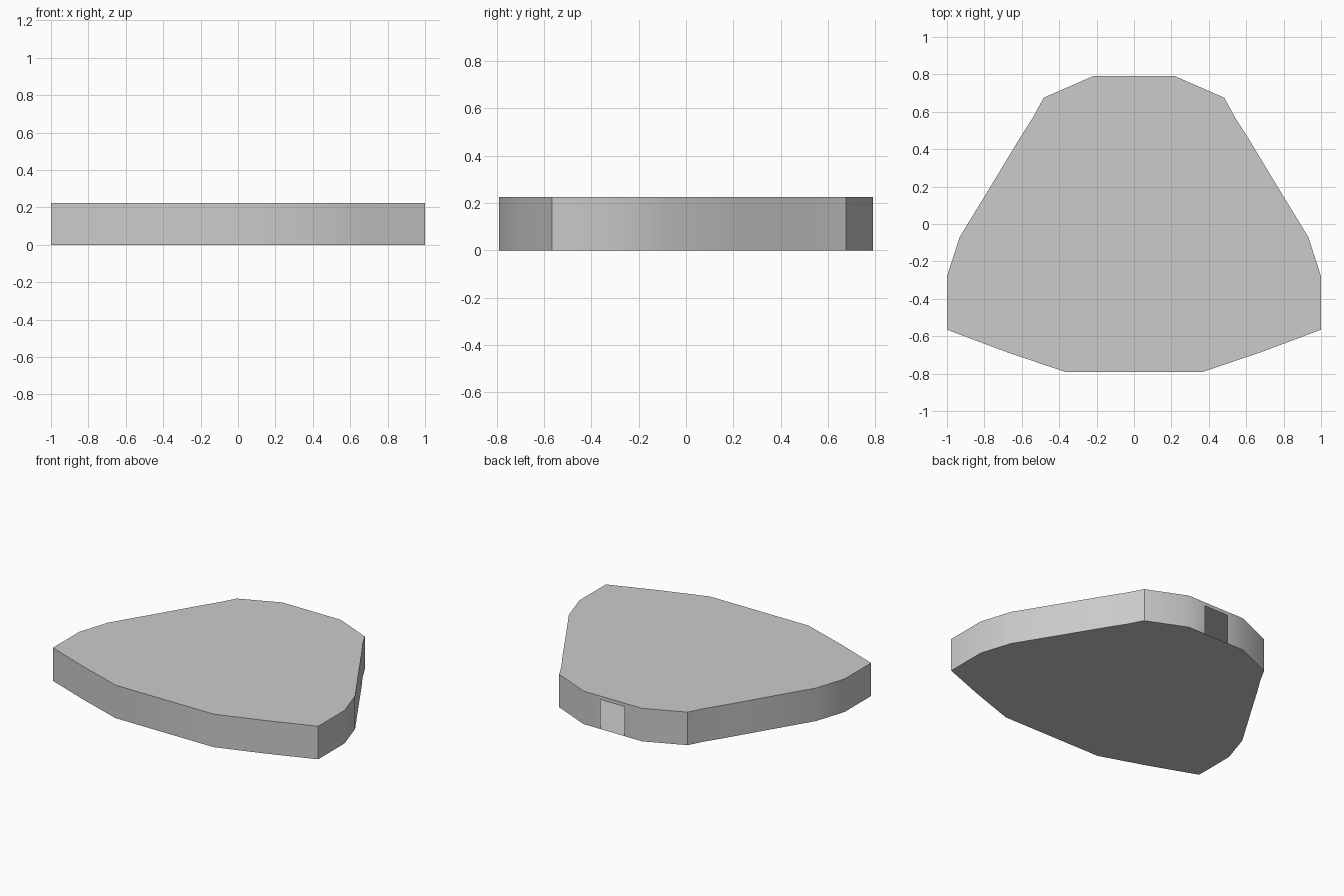
import bpy, bmesh, math

if "Cube" in bpy.data.objects:
    bpy.data.objects.remove(bpy.data.objects["Cube"])

H = 0.225       # plate thickness
SLOT_TOP = 0.20  # height of the rear opening

# Right half of the outline, from the back centre round to the front
half = [(0.09, 0.79), (0.22, 0.79), (0.483, 0.675), (0.54, 0.57), (0.61, 0.46),
        (0.743, 0.24), (0.932, -0.07), (1.0, -0.28), (1.0, -0.565),
        (0.68, -0.685), (0.37, -0.79)]
outline = half + [(-x, y) for x, y in reversed(half)]

# Hollow plate body: floor, roof and side walls
bm = bmesh.new()
low = [bm.verts.new((x, y, 0)) for x, y in outline]
high = [bm.verts.new((x, y, H)) for x, y in outline]
bm.faces.new(low)
bm.faces.new(list(reversed(high)))
n = len(outline)
slot_r = bm.verts.new((0.09, 0.79, SLOT_TOP))
slot_l = bm.verts.new((-0.09, 0.79, SLOT_TOP))
for i in range(1, n - 2):
    bm.faces.new((low[i], high[i], high[i + 1], low[i + 1]))

# Rear wall with an opening at its foot
bm.faces.new((low[0], slot_r, high[0], high[1], low[1]))
bm.faces.new((low[-2], high[-2], high[-1], slot_l, low[-1]))
bm.faces.new((slot_l, high[-1], high[0], slot_r))
bmesh.ops.recalc_face_normals(bm, faces=bm.faces)

# Make sure the skin faces outwards
bm.normal_update()
roof = max(bm.faces, key=lambda f: f.calc_center_median().z)
if roof.normal.z < 0:
    bmesh.ops.reverse_faces(bm, faces=bm.faces)

mesh = bpy.data.meshes.new("plate_body")
bm.to_mesh(mesh)
bm.free()
plate = bpy.data.objects.new("plate_body", mesh)
bpy.context.collection.objects.link(plate)
bpy.context.view_layer.objects.active = plate
plate.select_set(True)
bpy.ops.object.shade_smooth_by_angle(angle=math.radians(30))
